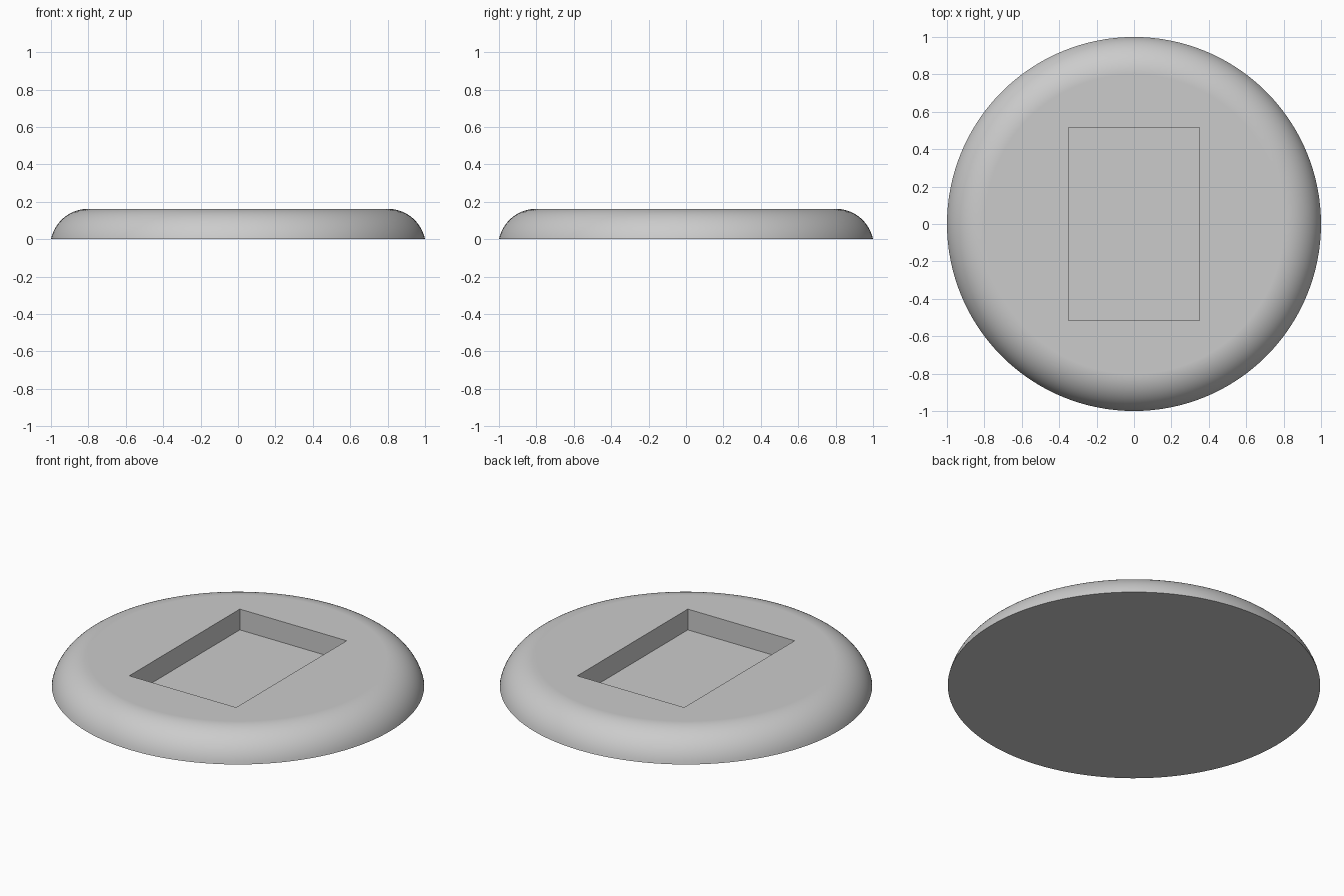
import bpy, bmesh, math
from mathutils import Matrix

if "Cube" in bpy.data.objects:
    bpy.data.objects.remove(bpy.data.objects["Cube"], do_unlink=True)

HEIGHT = 0.163          # thickness of the disc
FLAT_RADIUS = 0.80      # where the flat top meets the rounded rim
ARC_RADIUS = 0.204      # radius of the rounded rim
FLOOR = 0.04            # pocket floor height
POCKET_X, POCKET_Y = 0.70, 1.034
SEGMENTS, ARC_STEPS = 128, 16

grey = bpy.data.materials.new("plain grey")
grey.use_nodes = True
colour = (0.6, 0.6, 0.6, 1)
grey.diffuse_color = colour
grey.node_tree.nodes["Principled BSDF"].inputs["Base Color"].default_value = colour


def add_object(name, bm):
    bmesh.ops.recalc_face_normals(bm, faces=bm.faces)
    mesh = bpy.data.meshes.new(name)
    bm.to_mesh(mesh)
    bm.free()
    mesh.materials.append(grey)
    obj = bpy.data.objects.new(name, mesh)
    bpy.context.collection.objects.link(obj)
    return obj


# Round base: rings following the rim arc, capped top and bottom
centre_z = HEIGHT - ARC_RADIUS
start = math.asin(-centre_z / ARC_RADIUS)
bm = bmesh.new()
rings = []
for i in range(ARC_STEPS + 1):
    a = start + (math.pi / 2 - start) * i / ARC_STEPS
    r = FLAT_RADIUS + ARC_RADIUS * math.cos(a)
    z = centre_z + ARC_RADIUS * math.sin(a)
    rings.append([bm.verts.new((r * math.cos(t), r * math.sin(t), z))
                  for t in (2 * math.pi * k / SEGMENTS for k in range(SEGMENTS))])
for low, high in zip(rings, rings[1:]):
    for k in range(SEGMENTS):
        n = (k + 1) % SEGMENTS
        bm.faces.new((low[k], low[n], high[n], high[k]))
bm.faces.new(rings[0])
bm.faces.new(rings[-1])
base = add_object("round_base", bm)

# Rectangular pocket cut into the top
bm = bmesh.new()
bmesh.ops.create_cube(bm, size=1, matrix=Matrix.Translation((0, 0, FLOOR + 0.25))
                      @ Matrix.Diagonal((POCKET_X, POCKET_Y, 0.5, 1)))
cutter = add_object("pocket_cutter", bm)
cutter.hide_render = True

cut = base.modifiers.new("pocket", 'BOOLEAN')
cut.operation = 'DIFFERENCE'
cut.solver = 'EXACT'
cut.object = cutter

bpy.ops.object.select_all(action='DESELECT')
base.select_set(True)
bpy.context.view_layer.objects.active = base
bpy.ops.object.modifier_apply(modifier=cut.name)
bpy.data.objects.remove(cutter, do_unlink=True)

# Smooth rim, crisp pocket and bottom edges, flat top
bpy.ops.object.shade_smooth_by_angle(angle=math.radians(30))
weighted = base.modifiers.new("flat_top_normals", 'WEIGHTED_NORMAL')
weighted.keep_sharp = True
